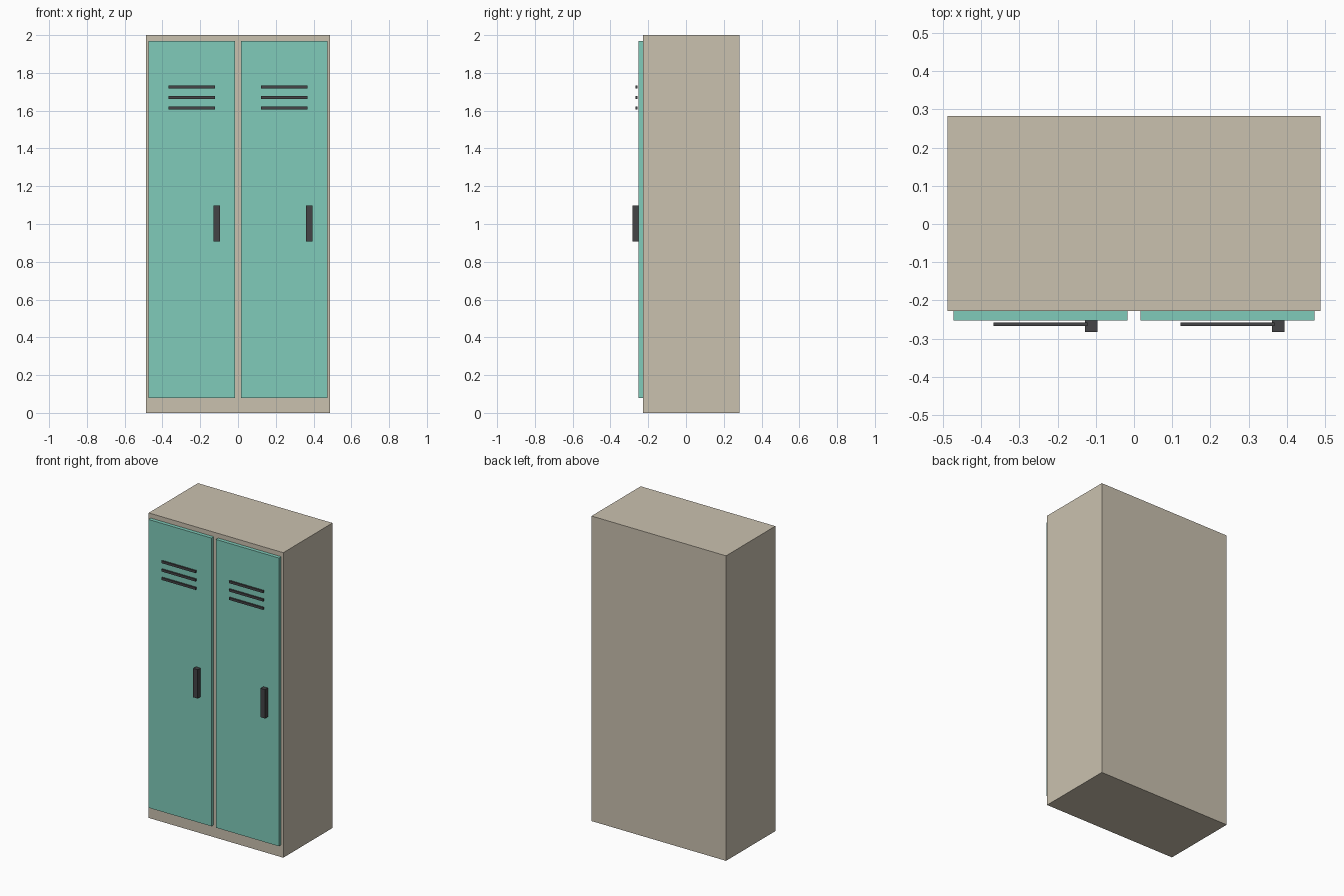
import bpy

if "Cube" in bpy.data.objects:
    bpy.data.objects.remove(bpy.data.objects["Cube"])


def material(name, rgb):
    """Flat material from 0-255 sRGB values, stored as linear."""
    lin = [((c / 255 + 0.055) / 1.055) ** 2.4 for c in rgb]
    m = bpy.data.materials.new(name)
    m.diffuse_color = (*lin, 1)
    m.use_nodes = True
    m.node_tree.nodes["Principled BSDF"].inputs["Base Color"].default_value = m.diffuse_color
    return m


def box(name, x, y, z, mat):
    """Box from (min, max) ranges on each axis."""
    bpy.ops.mesh.primitive_cube_add(size=1)
    o = bpy.context.object
    o.name = name
    o.location = [(a + b) / 2 for a, b in (x, y, z)]
    o.scale = [b - a for a, b in (x, y, z)]
    bpy.ops.object.transform_apply(location=True, rotation=False, scale=True)
    o.data.materials.append(mat)
    return o


tan = material("tan_metal", (202, 193, 175))
teal = material("teal_paint", (128, 203, 186))
dark = material("dark_grey", (68, 68, 70))

# Cabinet body
box("cabinet_body", (-0.488, 0.488), (-0.228, 0.282), (0, 2), tan)

for side, cx in (("left", -0.2445), ("right", 0.2445)):
    # Door panel
    box(side + "_door", (cx - 0.228, cx + 0.228), (-0.252, -0.228), (0.08, 1.97), teal)
    # Vent slats, standing just off the door
    for i, z in enumerate((1.615, 1.67, 1.725)):
        box(f"{side}_vent_{i + 1}", (cx - 0.123, cx + 0.123), (-0.267, -0.257),
            (z - 0.0075, z + 0.0075), dark)
    # Handle on the right side of the door
    box(side + "_handle", (cx + 0.116, cx + 0.149), (-0.282, -0.252), (0.908, 1.097), dark)
